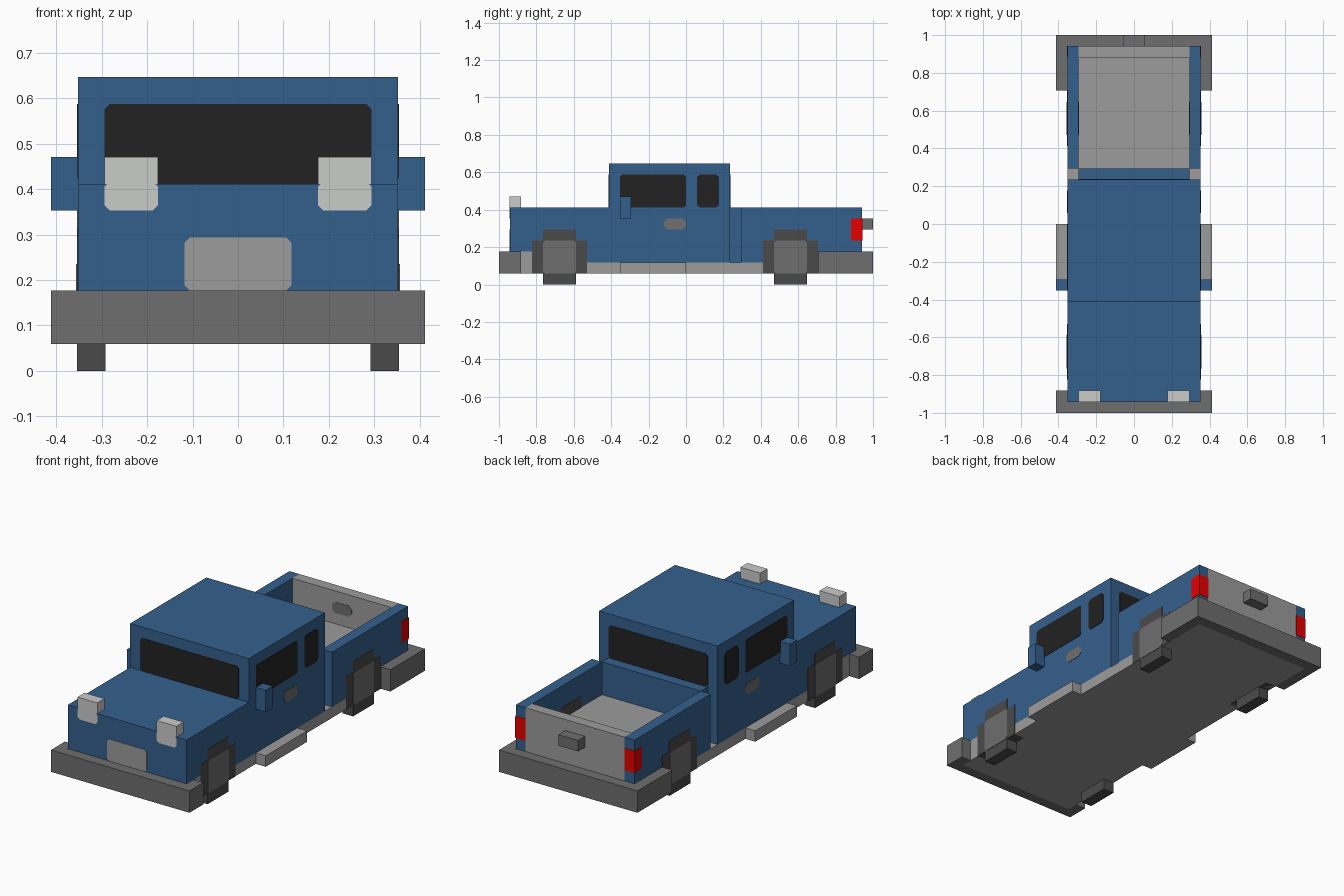
import bpy, bmesh

if "Cube" in bpy.data.objects:
    bpy.data.objects.remove(bpy.data.objects["Cube"])

U = 1 / 17      # the truck is laid out on a grid of 34 units to its length
E = 0.035       # thickness of painted plates, in grid units


def lin(c):
    c /= 255
    return c / 12.92 if c <= 0.04045 else ((c + 0.055) / 1.055) ** 2.4


def material(name, r, g, b):
    m = bpy.data.materials.new(name)
    m.diffuse_color = (lin(r), lin(g), lin(b), 1)
    m.use_nodes = True
    m.node_tree.nodes["Principled BSDF"].inputs["Base Color"].default_value = m.diffuse_color
    return m


BLUE = material("blue_paint", 52, 96, 140)
LIGHT = material("light_grey", 156, 156, 156)
GREY = material("mid_grey", 110, 110, 110)
TYRE = material("dark_rubber", 74, 74, 74)
GLASS = material("black_glass", 34, 34, 34)
LAMP = material("lamp_white", 202, 204, 202)
RED = material("red_lamp", 235, 0, 0)


def prism(name, pts, axis, a, b, mat):
    """Extrude a profile along x (points are y,z) or y (points are x,z)."""
    bm = bmesh.new()

    def ring(d):
        return [bm.verts.new((d * U, u * U, v * U) if axis == 'x' else (u * U, d * U, v * U))
                for u, v in pts]
    r0, r1 = ring(a), ring(b)
    bm.faces.new(r0)
    bm.faces.new(r1)
    n = len(pts)
    for i in range(n):
        j = (i + 1) % n
        bm.faces.new((r0[i], r0[j], r1[j], r1[i]))
    bmesh.ops.recalc_face_normals(bm, faces=bm.faces)
    me = bpy.data.meshes.new(name)
    bm.to_mesh(me)
    bm.free()
    me.materials.append(mat)
    ob = bpy.data.objects.new(name, me)
    bpy.context.collection.objects.link(ob)
    return ob


def box(name, x0, x1, y0, y1, z0, z1, mat):
    return prism(name, [(y0, z0), (y1, z0), (y1, z1), (y0, z1)], 'x', x0, x1, mat)


def plate(name, axis, at, side, u0, u1, v0, v1, mat, c=0.2):
    """Thin painted panel with clipped corners lying on a body face."""
    pts = [(u0 + c, v0), (u1 - c, v0), (u1, v0 + c), (u1, v1 - c),
           (u1 - c, v1), (u0 + c, v1), (u0, v1 - c), (u0, v0 + c)]
    return prism(name, pts, axis, at, at + side * E, mat)


# Chassis
box("chassis", -6, 6, -16, 16, 1, 2, LIGHT)
box("chassis_nose", -6, 6, -16, -14, 2, 3, LIGHT)

# Hood and cab in one side profile
prism("cab_and_hood", [(-16, 3), (-14, 3), (-14, 2), (4, 2), (4, 11),
                       (-7, 11), (-7, 7), (-16, 7)], 'x', -6, 6, BLUE)

# Cargo bed
box("bed_front_wall", -5, 5, 4, 5, 2, 7, BLUE)
box("bed_floor", -5, 5, 5, 15, 2, 4, LIGHT)
box("tailgate", -5, 5, 15, 16, 2, 7, LIGHT)
box("tailgate_handle", -1, 1, 16, 17, 5, 6, GREY)
plate("tailgate_inner_handle", 'y', 15, -1, -1, 1, 5, 6, GREY, 0.3)

# Bumpers
box("front_bumper", -7, 7, -17, -16, 1, 3, GREY)
box("rear_bumper", -7, 7, 16, 17, 1, 3, GREY)

# Windscreen, rear window, grille
plate("windscreen", 'y', -7, -1, -5, 5, 7, 10, GLASS)
plate("rear_window", 'y', 4, 1, -5, 5, 7, 10, GLASS)
plate("grille", 'y', -16, -1, -2, 2, 3, 5, LIGHT)

# Tyre outline: a stepped circle
TYRE_PTS = [(-1.5, 0), (1.5, 0), (1.5, 1), (2.5, 1), (2.5, 4), (1.5, 4),
            (1.5, 5), (-1.5, 5), (-1.5, 4), (-2.5, 4), (-2.5, 1), (-1.5, 1)]

for s, side in ((1, "right"), (-1, "left")):
    # Bed side and tail light
    box("bed_side_" + side, s * 5, s * 6, 5, 16, 2, 7, BLUE)
    plate("tail_light_side_" + side, 'x', s * 6, s, 15, 16 + E, 4, 6, RED, 0.05)
    plate("tail_light_back_" + side, 'y', 16, 1, *sorted((s * 5, s * (6 + E))), 4, 6, RED, 0.05)

    # Bumper ends and running board
    box("front_bumper_end_" + side, s * 6, s * 7, -16, -15, 1, 3, GREY)
    box("rear_bumper_end_" + side, s * 6, s * 7, 12, 16, 1, 3, GREY)
    box("running_board_" + side, s * 6, s * 7, -6, 0, 1, 2, LIGHT)

    # Headlight: block above the hood and lens on the nose
    box("headlight_" + side, s * 3, s * 5, -16 - E, -15, 7, 8, LAMP)
    plate("headlight_lens_" + side, 'y', -16, -1, *sorted((s * 3, s * 5)), 6, 7.1, LAMP)

    # Side windows, door handle, mirror
    plate("front_side_window_" + side, 'x', s * 6, s, -6, 0, 7, 10, GLASS)
    plate("rear_side_window_" + side, 'x', s * 6, s, 1, 3, 7, 10, GLASS, 0.25)
    plate("door_handle_" + side, 'x', s * 6, s, -2, 0, 5, 6, GREY, 0.3)
    box("mirror_" + side, s * 6, s * 7, -6, -5, 6, 8, BLUE)

    # Wheels flush with the body side
    for yc, end in ((-11.5, "front"), (9.5, "rear")):
        pts = [(yc + u, v) for u, v in TYRE_PTS]
        prism(f"{end}_wheel_{side}", pts, 'x', s * (5 - E), s * (6 + E), TYRE)
        plate(f"{end}_hub_{side}", 'x', s * (6 + E), s, yc - 1.5, yc + 1.5, 1, 4, GREY, 0.2)
